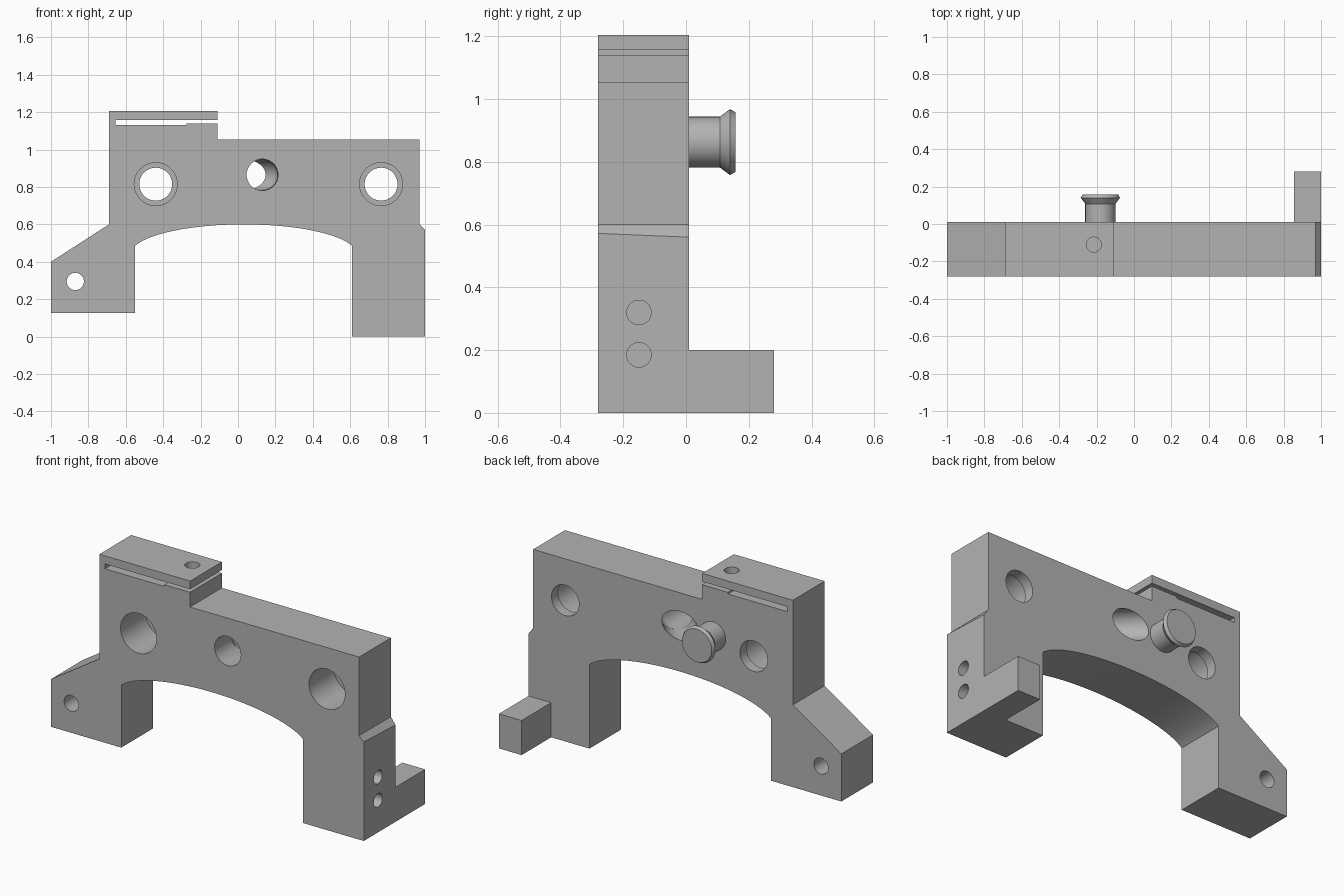
import bpy, bmesh
from math import sin, cos, pi, sqrt
from mathutils import Vector, Matrix

if "Cube" in bpy.data.objects:
    bpy.data.objects.remove(bpy.data.objects["Cube"], do_unlink=True)

FRONT, BACK = -0.28, 0.01

grey = bpy.data.materials.new("machined grey")
grey.use_nodes = True
grey.diffuse_color = (0.45, 0.45, 0.45, 1)
grey.node_tree.nodes["Principled BSDF"].inputs["Base Color"].default_value = (0.45, 0.45, 0.45, 1)


def add_object(name, bm):
    bmesh.ops.recalc_face_normals(bm, faces=bm.faces)
    mesh = bpy.data.meshes.new(name)
    bm.to_mesh(mesh)
    bm.free()
    mesh.materials.append(grey)
    obj = bpy.data.objects.new(name, mesh)
    bpy.context.collection.objects.link(obj)
    return obj


def activate(obj):
    bpy.ops.object.select_all(action='DESELECT')
    obj.select_set(True)
    bpy.context.view_layer.objects.active = obj


def combine(obj, tool, operation='DIFFERENCE'):
    mod = obj.modifiers.new(tool.name, 'BOOLEAN')
    mod.operation, mod.object, mod.solver = operation, tool, 'EXACT'
    activate(obj)
    bpy.ops.object.modifier_apply(modifier=mod.name)
    bpy.data.objects.remove(tool, do_unlink=True)


def rod(name, start, end, radius):
    start, end = Vector(start), Vector(end)
    axis = end - start
    turn = axis.to_track_quat('Z', 'Y').to_matrix().to_4x4()
    bm = bmesh.new()
    bmesh.ops.create_cone(bm, cap_ends=True, segments=48, radius1=radius, radius2=radius,
                          depth=axis.length,
                          matrix=Matrix.Translation((start + end) / 2) @ turn)
    return add_object(name, bm)


# Bridge plate: front outline with arched underside and clamp slot
arch = [(0.03 - 0.605 * cos(t), 0.44 + 0.16 * sin(t))
        for t in [0.29 + (pi - 0.58) * i / 40 for i in range(41)]]
arch[0], arch[-1] = (-0.55, arch[0][1]), (0.61, arch[-1][1])
outline = [(-1, 0.125), (-0.55, 0.125)] + arch + [
    (0.61, 0), (1, 0), (1, 0.572), (0.97, 0.6), (0.97, 1.055), (-0.11, 1.055),
    (-0.11, 1.14), (-0.275, 1.14), (-0.275, 1.13), (-0.655, 1.13),
    (-0.655, 1.158), (-0.11, 1.158), (-0.11, 1.205), (-0.69, 1.205),
    (-0.69, 0.6), (-1, 0.4)]
bm = bmesh.new()
face = bm.faces.new([bm.verts.new((x, FRONT, z)) for x, z in outline])
extruded = bmesh.ops.extrude_face_region(bm, geom=[face])["geom"]
bmesh.ops.translate(bm, vec=(0, BACK - FRONT, 0),
                    verts=[v for v in extruded if isinstance(v, bmesh.types.BMVert)])
for v in bm.verts:  # shoulder chamfer drops towards the back
    if v.co.y > 0 and v.co.x > 0.99 and v.co.z > 0.5:
        v.co.z = 0.56
body = add_object("bridge_plate", bm)

# Rear foot on the long leg
bm = bmesh.new()
bmesh.ops.create_cube(bm, size=1)
bmesh.ops.scale(bm, vec=(0.145, 0.37, 0.2), verts=bm.verts)
bmesh.ops.translate(bm, vec=(0.9275, 0.095, 0.1), verts=bm.verts)
combine(body, add_object("rear_foot", bm), 'UNION')

# Two stepped mounting bores with a narrow lip at the back
for x in (-0.44, 0.765):
    combine(body, rod("wide_bore", (x, FRONT - 0.1, 0.815), (x, BACK - 0.06, 0.815), 0.115))
    combine(body, rod("lip_bore", (x, FRONT - 0.1, 0.815), (x, BACK + 0.1, 0.815), 0.088))

# Central passage: straight in, then bent towards the knob
bend = Vector((0.13, -0.09, 0.865))
combine(body, rod("straight_passage", (0.13, FRONT - 0.1, 0.865), bend, 0.084))
combine(body, rod("angled_passage", bend, bend + Vector((-0.3, 0.3, 0)), 0.083))
bm = bmesh.new()
bmesh.ops.create_uvsphere(bm, u_segments=32, v_segments=16, radius=0.0825,
                          matrix=Matrix.Translation(bend))
combine(body, add_object("passage_elbow", bm))

# Ear hole, side screw holes and clamp screw hole
combine(body, rod("ear_hole", (-0.87, FRONT - 0.1, 0.295), (-0.87, BACK + 0.1, 0.295), 0.046))
for z in (0.185, 0.32):
    combine(body, rod("side_hole", (0.75, -0.15, z), (1.1, -0.15, z), 0.039))
combine(body, rod("clamp_hole", (-0.215, -0.11, 1.0), (-0.215, -0.11, 1.3), 0.04))

# Flared knob on the back, a turned profile of (radius, y)
profile = [(0, BACK - 0.005), (0.081, BACK - 0.005), (0.081, 0.108),
           (0.105, 0.14), (0.095, 0.158), (0, 0.158)]
bm = bmesh.new()
verts = [bm.verts.new((r, y, 0)) for r, y in profile]
edges = [bm.edges.new(pair) for pair in zip(verts, verts[1:])]
bmesh.ops.spin(bm, geom=verts + edges, cent=(0, 0, 0), axis=(0, 1, 0),
               angle=2 * pi, steps=48, use_duplicate=False)
bmesh.ops.remove_doubles(bm, verts=bm.verts, dist=0.0001)
knob = add_object("rear_knob", bm)
knob.location = (-0.18, 0, 0.863)

for obj in (body, knob):
    activate(obj)
    bpy.ops.object.shade_smooth_by_angle(angle=0.4)
